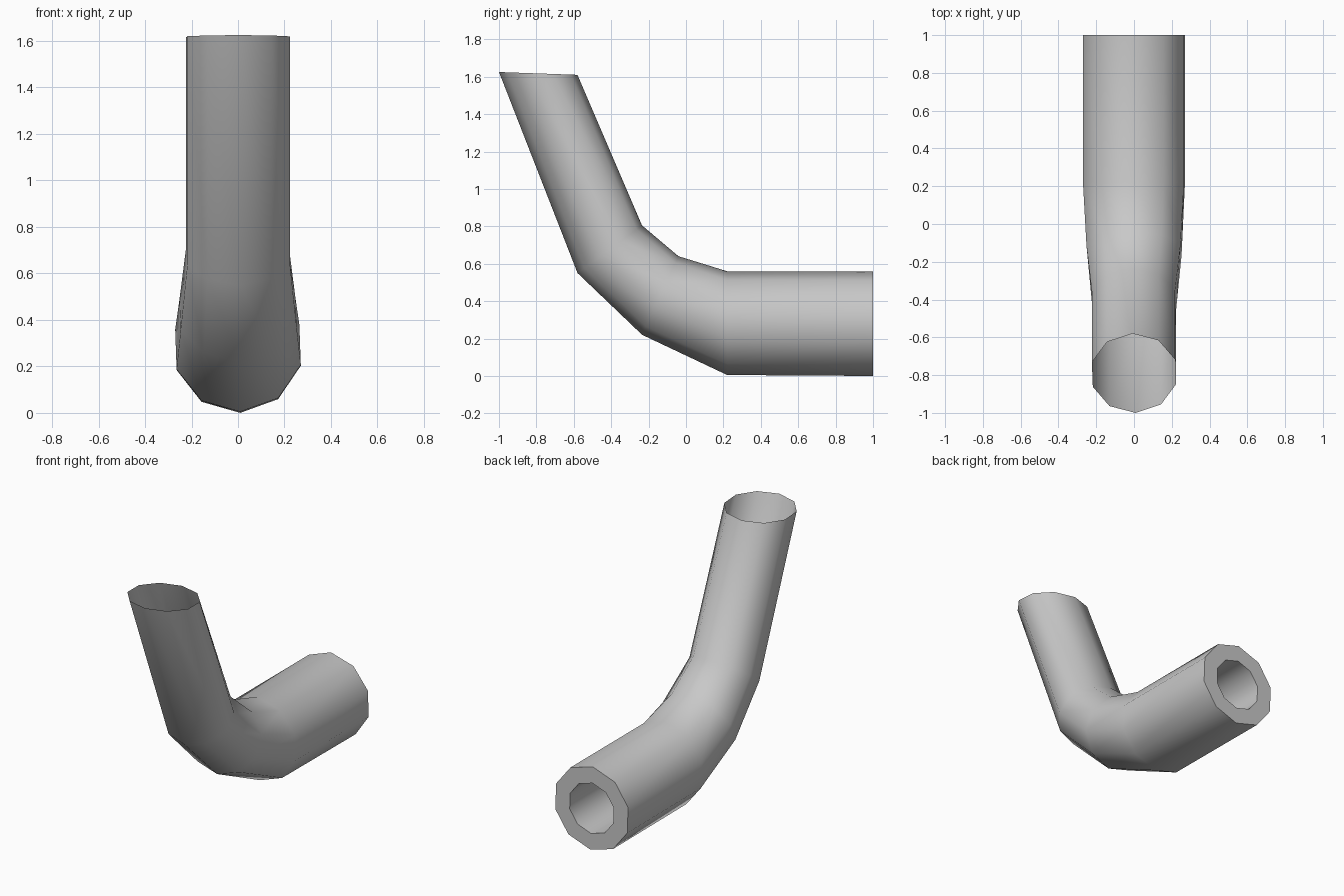
import bpy, bmesh, math
from mathutils import Vector

cube = bpy.data.objects.get("Cube")
if cube:
    bpy.data.objects.remove(cube, do_unlink=True)

SIDES = 10
START = math.radians(-88)   # slight twist of the decagon

grey = bpy.data.materials.new("pipe grey")
grey.use_nodes = True
colour = (0.58, 0.58, 0.58, 1)
grey.diffuse_color = colour
grey.node_tree.nodes["Principled BSDF"].inputs["Base Color"].default_value = colour


def ring(bm, low, high, half_width):
    """Decagonal section between an outer and an inner bend point (y, z)."""
    low, high = Vector((0, *low)), Vector((0, *high))
    centre, up = (low + high) / 2, (high - low) / 2
    side = Vector((half_width, 0, 0))
    angles = [START + math.tau * i / SIDES for i in range(SIDES)]
    return [bm.verts.new(centre + side * math.cos(a) + up * math.sin(a)) for a in angles]


def bridge(bm, a, b):
    for i in range(SIDES):
        j = (i + 1) % SIDES
        bm.faces.new((a[i], a[j], b[j], b[i]))


# Sections from the open raised end, through the bend, to the rear rim and bore
sections = [
    ((-1.0, 1.625), (-0.58, 1.61), 0.232),
    ((-0.58, 0.55), (-0.235, 0.805), 0.232),
    ((-0.235, 0.22), (-0.04, 0.64), 0.262),
    ((0.22, 0.005), (0.22, 0.56), 0.281),
    ((1.0, 0.0), (1.0, 0.56), 0.281),
    ((1.0, 0.11), (1.0, 0.45), 0.17),
    ((0.25, 0.11), (0.25, 0.45), 0.17),
]

bm = bmesh.new()
rings = [ring(bm, *s) for s in sections]
for a, b in zip(rings, rings[1:]):
    bridge(bm, a, b)
# Face the outer wall outward
bm.normal_update()
wall = max(bm.faces, key=lambda f: f.calc_center_median().x)
if wall.normal.x < 0:
    bmesh.ops.reverse_faces(bm, faces=bm.faces[:])

mesh = bpy.data.meshes.new("bent_pipe")
bm.to_mesh(mesh)
bm.free()
mesh.materials.append(grey)
pipe = bpy.data.objects.new("bent_pipe", mesh)
bpy.context.collection.objects.link(pipe)

# Smooth walls, crisp rim
bpy.ops.object.select_all(action='DESELECT')
pipe.select_set(True)
bpy.context.view_layer.objects.active = pipe
bpy.ops.object.shade_smooth_by_angle(angle=math.radians(50))
